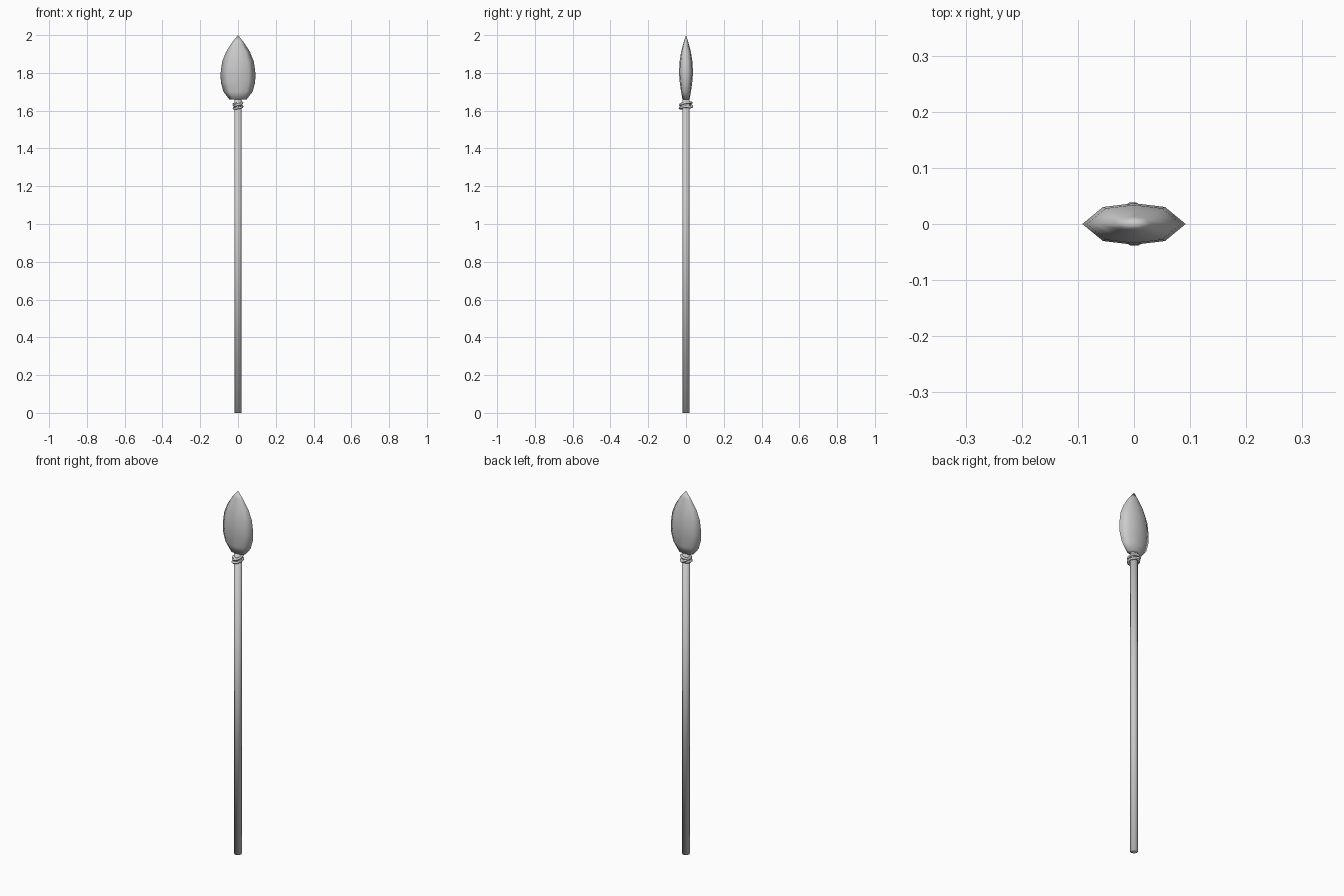
import bpy, bmesh, math

if "Cube" in bpy.data.objects:
    bpy.data.objects.remove(bpy.data.objects["Cube"])


def smooth(ob, name):
    ob.name = name
    for p in ob.data.polygons:
        p.use_smooth = True


# Shaft: plain pole running up into the blade, smooth over its ends
bpy.ops.mesh.primitive_cylinder_add(vertices=12, radius=0.019, depth=1.68, location=(0, 0, 0.84))
smooth(bpy.context.object, "shaft")

# Blade: leaf-shaped lofted sections (z, half width, half thickness)
sections = [(1.66, 0.046, 0.019), (1.70, 0.077, 0.026), (1.75, 0.091, 0.033),
            (1.80, 0.092, 0.037), (1.86, 0.084, 0.034), (1.91, 0.064, 0.026),
            (1.96, 0.032, 0.013)]
# Cross-section: pointed sides, flattened faces with a slight middle ridge
outline = [(1, 0), (0.6, 0.82), (0, 1), (-0.6, 0.82),
           (-1, 0), (-0.6, -0.82), (0, -1), (0.6, -0.82)]
bm = bmesh.new()
rings = [[bm.verts.new((x * w, y * t, z)) for x, y in outline] for z, w, t in sections]
n = len(outline)
for lower, upper in zip(rings, rings[1:]):
    for i in range(n):
        j = (i + 1) % n
        bm.faces.new((lower[i], lower[j], upper[j], upper[i]))
tip = bm.verts.new((0, 0, 2.0))
for i in range(n):
    bm.faces.new((rings[-1][i], rings[-1][(i + 1) % n], tip))
bm.faces.new(rings[0])
bmesh.ops.recalc_face_normals(bm, faces=bm.faces)
mesh = bpy.data.meshes.new("blade")
bm.to_mesh(mesh)
bm.free()
blade = bpy.data.objects.new("blade", mesh)
bpy.context.collection.objects.link(blade)
smooth(blade, "blade")

# Cord: tilted loops wrapped around the joint
loops = [(1.617, 6, -10, -0.003), (1.628, -12, 18, 0.003), (1.636, 10, -14, -0.001)]
for i, (z, tx, ty, y) in enumerate(loops):
    bpy.ops.mesh.primitive_torus_add(
        major_segments=14, minor_segments=6, major_radius=0.023, minor_radius=0.0065,
        location=(0, y, z), rotation=(math.radians(tx), math.radians(ty), 0))
    bpy.context.object.scale = (1, 1.25, 1)
    smooth(bpy.context.object, f"cord_loop_{i + 1}")
